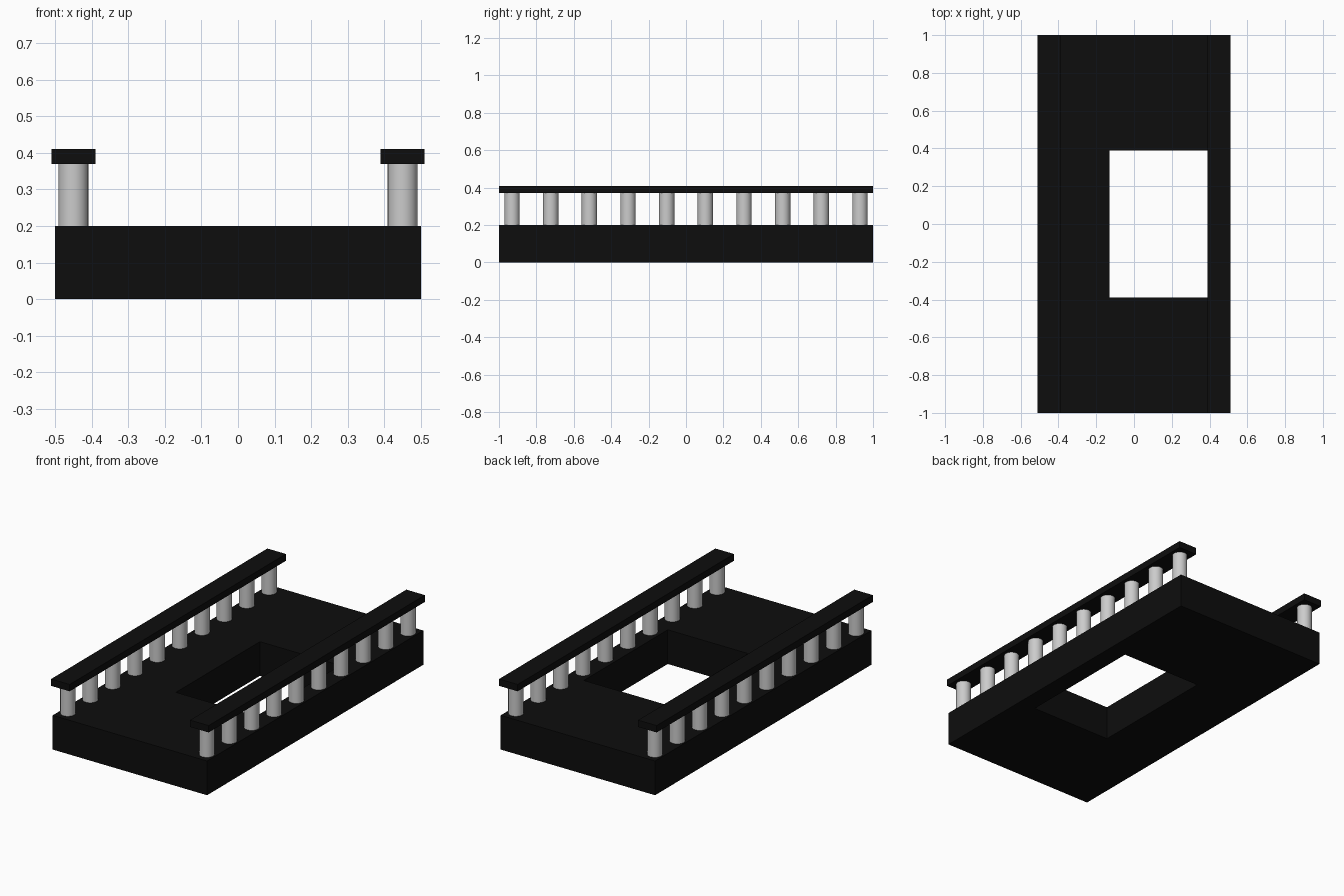
import bpy, bmesh

if "Cube" in bpy.data.objects:
    bpy.data.objects.remove(bpy.data.objects["Cube"])


def material(name, value):
    m = bpy.data.materials.new(name)
    m.diffuse_color = (value, value, value, 1)
    m.use_nodes = True
    m.node_tree.nodes["Principled BSDF"].inputs["Base Color"].default_value = m.diffuse_color
    return m


BLACK = material("black", 0.004)
GREY = material("light grey", 0.6)


def box(name, x0, x1, y0, y1, z0, z1, mat):
    bpy.ops.mesh.primitive_cube_add(
        size=1, location=((x0 + x1) / 2, (y0 + y1) / 2, (z0 + z1) / 2))
    o = bpy.context.object
    o.name = name
    o.scale = (x1 - x0, y1 - y0, z1 - z0)
    bpy.ops.object.transform_apply(location=False, rotation=False, scale=True)
    o.data.materials.append(mat)
    return o


# Deck slab: a 3 x 3 grid without its middle cell, extruded upward
xs, ys = (-0.5, -0.13, 0.39, 0.5), (-1, -0.388, 0.388, 1)
bm = bmesh.new()
grid = [[bm.verts.new((x, y, 0)) for y in ys] for x in xs]
for i in range(3):
    for j in range(3):
        if (i, j) != (1, 1):
            bm.faces.new((grid[i][j], grid[i + 1][j],
                          grid[i + 1][j + 1], grid[i][j + 1]))
top = bmesh.ops.extrude_face_region(bm, geom=bm.faces[:], use_keep_orig=True)
bmesh.ops.translate(bm, vec=(0, 0, 0.2),
                    verts=[v for v in top["geom"] if isinstance(v, bmesh.types.BMVert)])
bmesh.ops.recalc_face_normals(bm, faces=bm.faces[:])
mesh = bpy.data.meshes.new("deck")
bm.to_mesh(mesh)
bm.free()
mesh.materials.append(BLACK)
bpy.context.collection.objects.link(bpy.data.objects.new("deck", mesh))

# Railings: ten round posts under a flat handrail on each side
for side, s in (("left", -1), ("right", 1)):
    cx = s * 0.45
    box(side + "_handrail", cx - 0.06, cx + 0.06, -1, 1, 0.37, 0.41, BLACK)
    for k in range(10):
        bpy.ops.mesh.primitive_cylinder_add(
            vertices=32, radius=0.041, depth=0.17,
            location=(cx, -0.93 + k * 1.86 / 9, 0.285))
        post = bpy.context.object
        post.name = f"{side}_post_{k + 1}"
        post.data.materials.append(GREY)
        bpy.ops.object.shade_smooth_by_angle()
